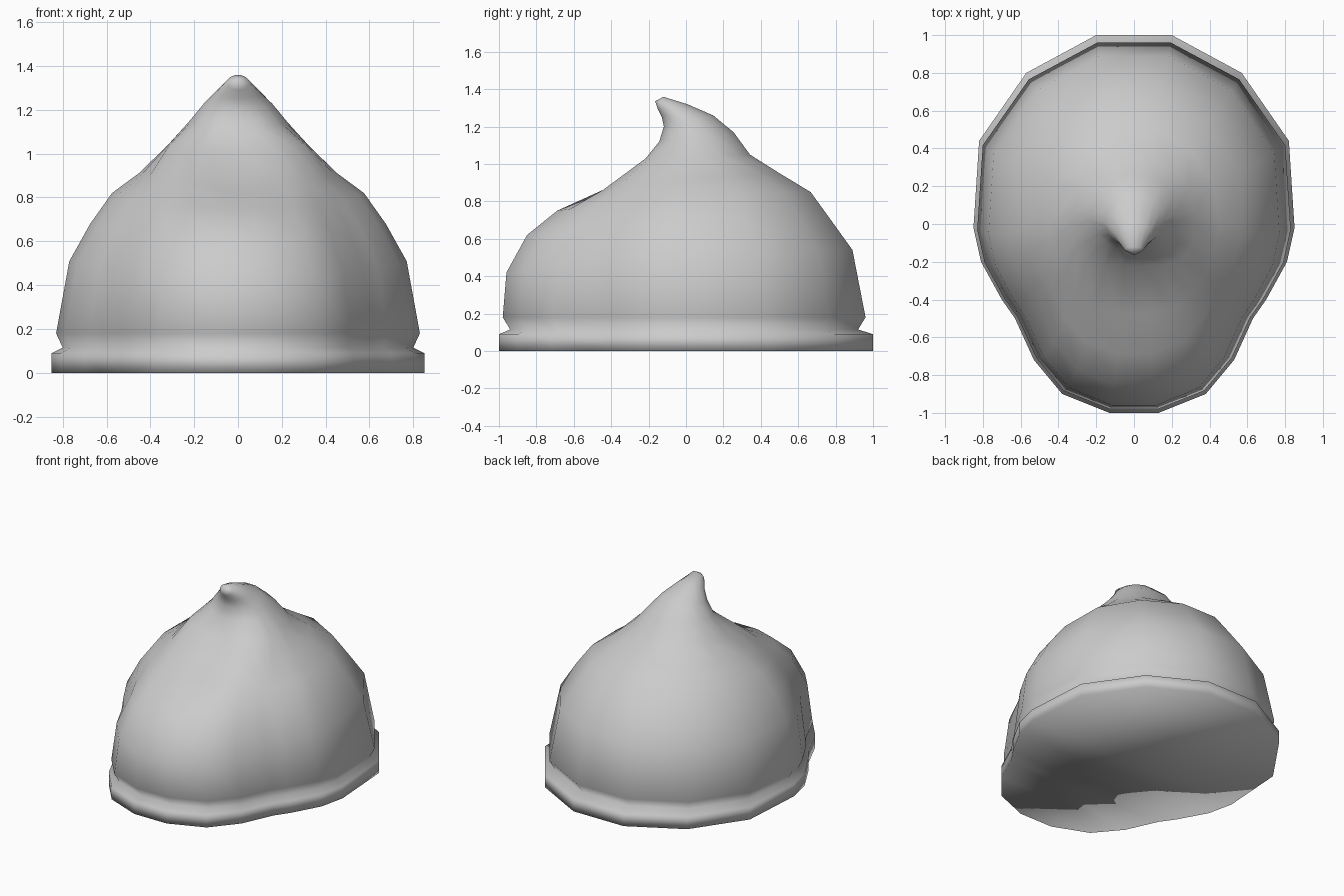
import bpy, bmesh

if "Cube" in bpy.data.objects:
    bpy.data.objects.remove(bpy.data.objects["Cube"])

# Plain grey material
grey = bpy.data.materials.new("plain grey")
grey.use_nodes = True
colour = (0.6, 0.6, 0.6, 1)
grey.diffuse_color = colour
grey.node_tree.nodes["Principled BSDF"].inputs["Base Color"].default_value = colour

# Half of the base outline from back to front, then mirrored into a closed loop
HALF_WIDTH = 0.85
half = [(0.2, 1), (0.57, 0.8), (0.82, 0.44), (0.85, -0.02), (0.81, -0.2),
        (0.7, -0.4), (0.63, -0.5), (0.53, -0.72), (0.38, -0.9), (0.13, -1)]
outline = half + [(-x, y) for x, y in reversed(half)]

# Body levels: front z, front y, back z, back y, half width,
# roundness, squareness of the front, dip in the middle of the front
levels = [
    (0.0, -1.0, 0.0, 1.0, 0.85, 0, 2, 0),
    (0.09, -1.0, 0.09, 1.0, 0.85, 0, 2, 0),
    (0.115, -0.94, 0.115, 0.92, 0.80, 0, 2, 0),
    (0.18, -0.98, 0.18, 0.96, 0.83, 0, 2, 0),
    (0.42, -0.96, 0.54, 0.89, 0.77, 0, 2, 0),
    (0.62, -0.85, 0.70, 0.775, 0.675, 0, 2, 0),
    (0.75, -0.69, 0.85, 0.67, 0.575, 0.2, 2, 0),
    (0.86, -0.48, 0.95, 0.51, 0.45, 0.7, 2.5, 0.04),
    (1.03, -0.22, 1.05, 0.35, 0.32, 1, 4, 0.02),
    (1.12, -0.145, 1.17, 0.26, 0.225, 1, 2, 0),
    (1.20, -0.12, 1.26, 0.15, 0.155, 1, 2, 0),
    (1.25, -0.13, 1.32, 0.01, 0.095, 1, 2, 0),
    (1.29, -0.15, 1.36, -0.12, 0.05, 1, 2, 0),
]

bm = bmesh.new()


def ring(front_z, front_y, back_z, back_y, width, roundness, square, dip):
    verts = []
    mid, reach = (front_y + back_y) / 2, (back_y - front_y) / 2
    for x, v in outline:
        u = x / HALF_WIDTH
        power = square if v < 0 else 2
        length = (abs(u) ** power + abs(v) ** power) ** (1 / power)
        scale = 1 + (1 / length - 1) * roundness
        u, v = u * scale, v * scale
        t = ((1 - v) / 2) ** (2 - roundness)
        z = back_z + (front_z - back_z) * t
        if v < 0:
            z -= dip * max(0, 1 - abs(u) * 2)
        verts.append(bm.verts.new((u * width, mid + v * reach, z)))
    return verts


# Rim, dome and curled tip
rings = [ring(*level) for level in levels]
count = len(outline)
for lower, upper in zip(rings, rings[1:]):
    for i in range(count):
        j = (i + 1) % count
        bm.faces.new((lower[i], lower[j], upper[j], upper[i]))
tip = bm.verts.new((0, -0.165, 1.335))
for i, v in enumerate(rings[-1]):
    bm.faces.new((v, rings[-1][(i + 1) % count], tip))

# Flat underside in strips across the outline
base = rings[0]
for i in range(len(half) - 1):
    bm.faces.new((base[i], base[i + 1], base[count - i - 2], base[count - i - 1]))

bmesh.ops.recalc_face_normals(bm, faces=bm.faces)
for face in bm.faces:
    face.smooth = True
mesh = bpy.data.meshes.new("swirled_dome")
bm.to_mesh(mesh)
bm.free()
mesh.materials.append(grey)
dome = bpy.data.objects.new("swirled_dome", mesh)
bpy.context.collection.objects.link(dome)
